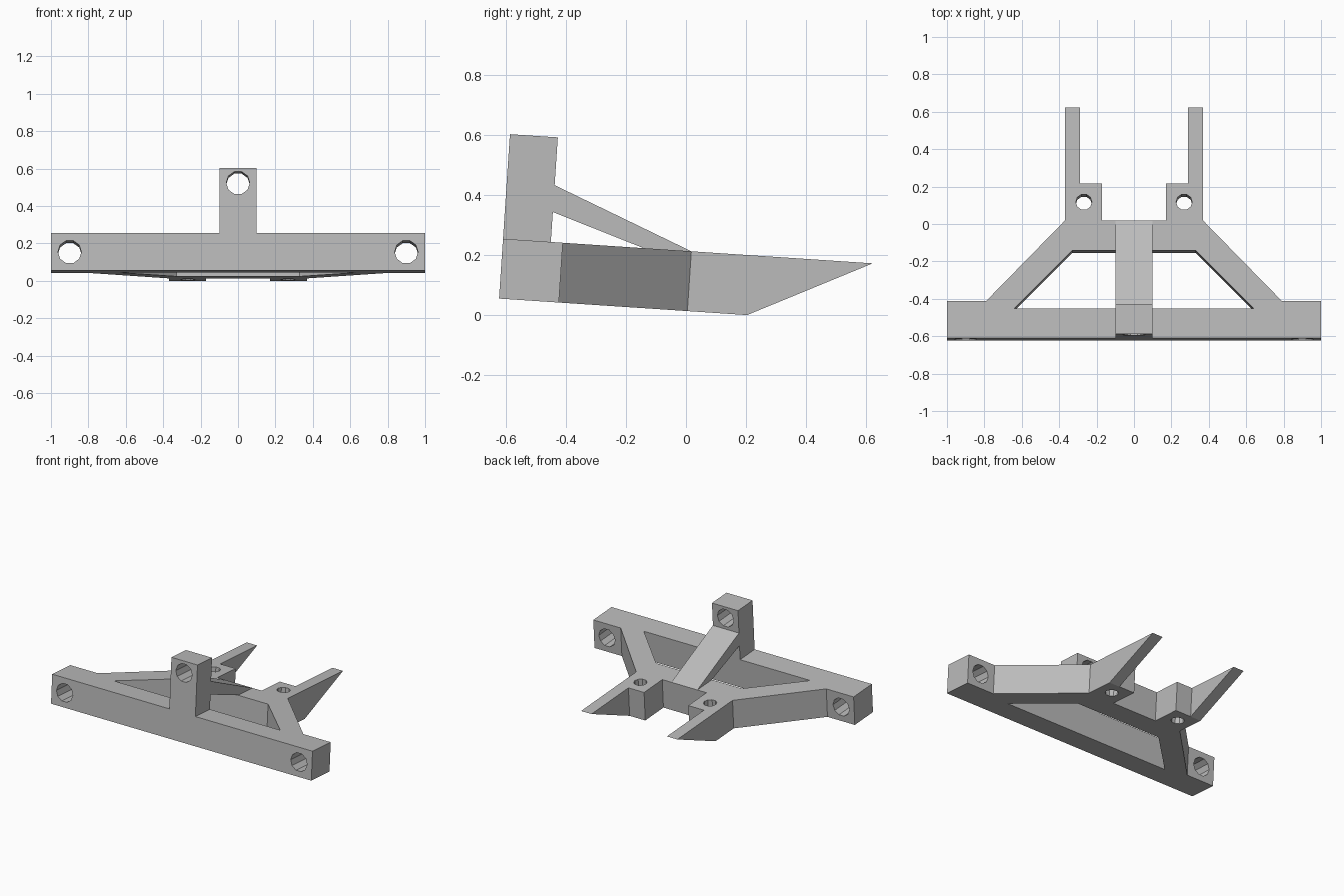
import bpy, bmesh, math
from mathutils import Vector

if "Cube" in bpy.data.objects:
    bpy.data.objects.remove(bpy.data.objects["Cube"])

TILT = math.radians(-3.8)
ORIGIN = (0, -0.624, 0.055)
THICK, POST_HALF, POST_DEPTH = 0.2, 0.1, 0.16

grey = bpy.data.materials.new("plain grey")
grey.use_nodes = True
grey.diffuse_color = (0.5, 0.5, 0.5, 1)
grey.node_tree.nodes["Principled BSDF"].inputs["Base Color"].default_value = (0.5, 0.5, 0.5, 1)


def prism(name, points, push):
    """Extrude a closed 3D outline along push; every part shares the same tilt."""
    bm = bmesh.new()
    face = bm.faces.new([bm.verts.new(p) for p in points])
    out = bmesh.ops.extrude_face_region(bm, geom=[face])
    moved = [v for v in out["geom"] if isinstance(v, bmesh.types.BMVert)]
    bmesh.ops.translate(bm, vec=Vector(push), verts=moved)
    bmesh.ops.recalc_face_normals(bm, faces=bm.faces)
    mesh = bpy.data.meshes.new(name)
    bm.to_mesh(mesh)
    bm.free()
    mesh.materials.append(grey)
    obj = bpy.data.objects.new(name, mesh)
    obj.location = ORIGIN
    obj.rotation_euler.x = TILT
    bpy.context.collection.objects.link(obj)
    return obj


def flat(name, outline, low, height):
    return prism(name, [(x, y, low) for x, y in outline], (0, 0, height))


def side(name, outline, left, width):
    return prism(name, [(left, y, z) for y, z in outline], (width, 0, 0))


def mirrored(half):
    return half + [(-x, y) for x, y in reversed(half)]


def ring(radius, sides=10):
    steps = [2 * math.pi * i / sides for i in range(sides)]
    return [(radius * math.cos(a), radius * math.sin(a)) for a in steps]


def bore(name, x, z):
    """Cutter running front to back."""
    return prism(name, [(x + a, -0.1, z + b) for a, b in ring(0.063)], (0, 0.4, 0))


def cut(obj, cutters):
    for c in cutters:
        c.hide_render = True
        mod = obj.modifiers.new("cut", "BOOLEAN")
        mod.operation, mod.solver, mod.object = "DIFFERENCE", "EXACT", c
    bpy.context.view_layer.objects.active = obj
    for mod in list(obj.modifiers):
        bpy.ops.object.modifier_apply(modifier=mod.name)
    for c in cutters:
        bpy.data.objects.remove(c)


# Flat frame with crossbar, diagonal arms and rear lugs
frame = flat("frame", mirrored([(1, 0), (1, 0.2), (0.79, 0.2), (0.37, 0.63),
                                (0.37, 0.83), (0.17, 0.83), (0.17, 0.63)]), 0, THICK)
cutters = [flat("window_cutter", mirrored([(0.64, POST_DEPTH), (0.33, 0.47)]), -0.1, 0.4)]
for s in (-1, 1):
    cutters.append(bore("end_cutter", s * 0.9, 0.1))
    cutters.append(flat("lug_cutter", [(s * 0.268 + a, 0.73 + b) for a, b in ring(0.043)],
                        -0.1, 0.4))
cut(frame, cutters)

# Upright post with its bore
post = side("post", [(0, THICK), (POST_DEPTH, THICK), (POST_DEPTH, 0.55), (0, 0.55)],
            -POST_HALF, 2 * POST_HALF)
cut(post, [bore("post_cutter", 0, 0.47)])

# Tapered brace behind the post
side("brace", [(POST_DEPTH, 0.3), (0.47, THICK), (0.63, THICK), (POST_DEPTH, 0.39)],
     -POST_HALF, 2 * POST_HALF)

# Pointed rear prongs
for name, left in (("left_prong", 0.29), ("right_prong", -0.37)):
    side(name, [(0.83, 0), (1.237, THICK), (0.83, THICK)], left, 0.08)
